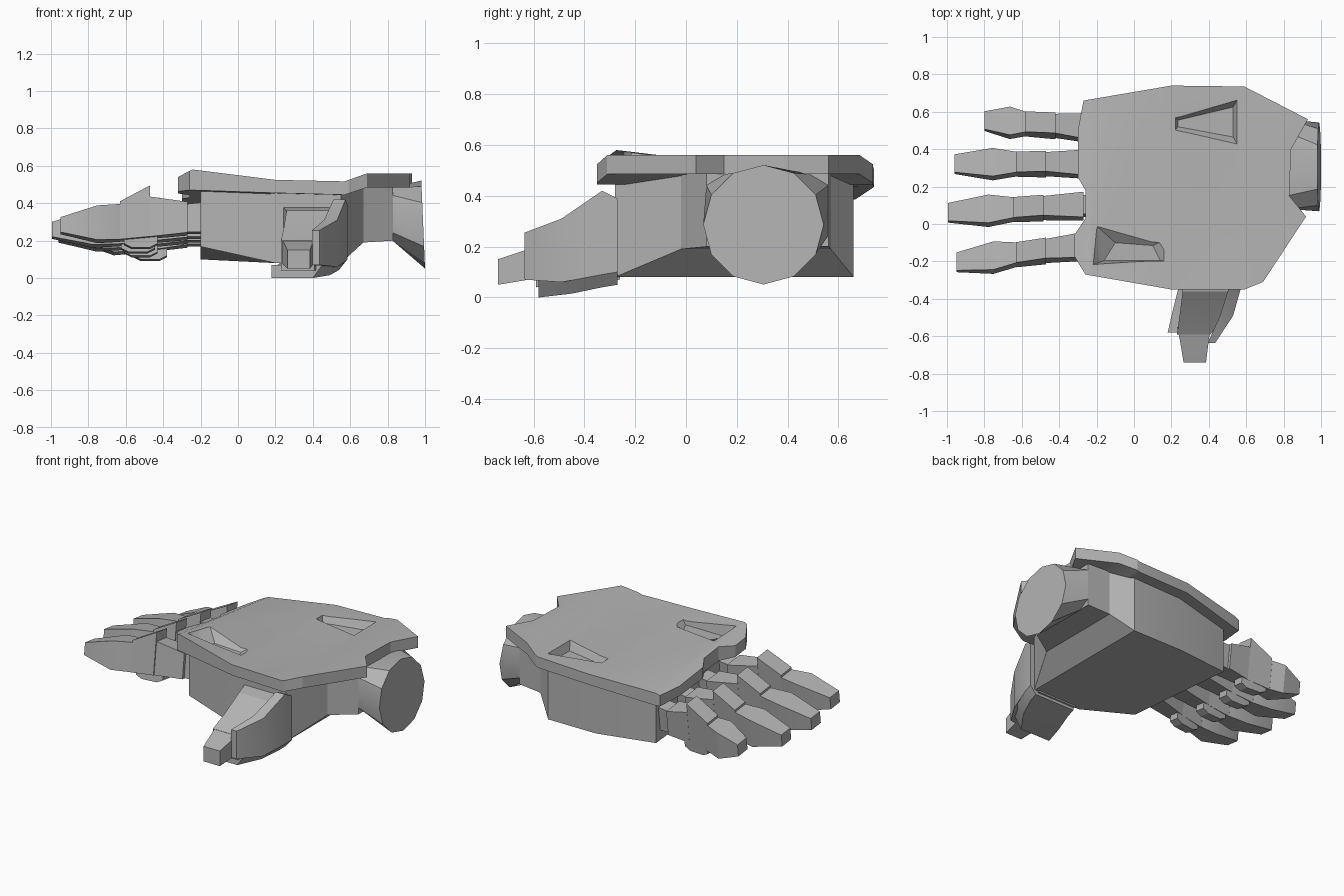
import bpy, bmesh
from math import sin, cos, pi, radians
from mathutils import Vector

cube = bpy.data.objects.get("Cube")
if cube:
    bpy.data.objects.remove(cube, do_unlink=True)

GREY = (0.45, 0.45, 0.45, 1)
ROLL = radians(7)
grey = bpy.data.materials.new("mid grey")
grey.use_nodes = True
grey.diffuse_color = GREY
grey.node_tree.nodes["Principled BSDF"].inputs["Base Color"].default_value = GREY


def finish(name, bm):
    bmesh.ops.recalc_face_normals(bm, faces=bm.faces)
    mesh = bpy.data.meshes.new(name)
    bm.to_mesh(mesh)
    bm.free()
    mesh.materials.append(grey)
    obj = bpy.data.objects.new(name, mesh)
    bpy.context.collection.objects.link(obj)
    return obj


def activate(obj):
    bpy.ops.object.select_all(action='DESELECT')
    obj.select_set(True)
    bpy.context.view_layer.objects.active = obj


def interp(x, table):
    if x <= table[0][0]:
        return table[0][1]
    for (x0, a), (x1, b) in zip(table, table[1:]):
        if x <= x1:
            return a + (b - a) * (x - x0) / (x1 - x0)
    return table[-1][1]


def slab(name, outline, low, high, cuts):
    """Outline in plan, cut across x, between two height functions."""
    bm = bmesh.new()
    bm.faces.new([bm.verts.new((x, y, 0)) for x, y in outline])
    for c in cuts:
        bmesh.ops.bisect_plane(bm, geom=bm.verts[:] + bm.edges[:] + bm.faces[:],
                               dist=0.0005, plane_co=(c, 0, 0), plane_no=(1, 0, 0))
    new = bmesh.ops.extrude_face_region(bm, geom=bm.faces[:])["geom"]
    top = {v for v in new if isinstance(v, bmesh.types.BMVert)}
    for v in bm.verts:
        v.co.z = (high if v in top else low)(v.co.x, v.co.y)
    return finish(name, bm)


def loft(name, rings):
    """Skin through rings of equal point count, with closed ends."""
    bm = bmesh.new()
    rings = [[bm.verts.new(p) for p in ring] for ring in rings]
    for a, b in zip(rings, rings[1:]):
        for i in range(len(a)):
            j = (i + 1) % len(a)
            bm.faces.new((a[i], a[j], b[j], b[i]))
    bm.faces.new(rings[0])
    bm.faces.new(rings[-1])
    return finish(name, bm)


def rect_y(y, x0, x1, z0, z1, tuck=0):
    """Section across y; tuck pulls in the lower wrist-side corner."""
    return [(x0, y, z0), (x1 - tuck, y, z0), (x1, y, z1), (x0, y, z1)]


def rolled_rect(x, y, half, z0, z1):
    """Section across x, rolled like the knuckle line."""
    mid, h = (z0 + z1) / 2, (z1 - z0) / 2
    return [(x, y + a * cos(ROLL) + b * sin(ROLL), mid - a * sin(ROLL) + b * cos(ROLL))
            for a, b in ((-half, -h), (half, -h), (half, h), (-half, h))]


# Back-of-hand plate, drooping toward the little finger at the knuckles
def plate_top(x, y):
    knuckle = interp(y, [(-0.25, 0.58), (0.66, 0.468)])
    middle = interp(y, [(-0.35, 0.525), (0.74, 0.505)])
    return interp(x, [(-0.32, knuckle - 0.03), (-0.24, knuckle), (0.2, middle),
                      (0.57, 0.517), (0.69, 0.56)])


def plate_low(x, y):
    knuckle = interp(y, [(-0.25, 0.47), (0.66, 0.385)])
    middle = interp(y, [(-0.35, 0.455), (0.74, 0.435)])
    return interp(x, [(-0.24, knuckle), (0.2, middle), (0.57, 0.445), (0.69, 0.485)])


plate = slab("back_plate",
             [(-0.27, 0.66), (0.2, 0.74), (0.59, 0.735), (0.93, 0.56), (0.84, 0.4),
              (0.83, 0.15), (0.92, 0.04), (0.69, -0.31), (0.59, -0.35), (0.2, -0.35),
              (-0.26, -0.27), (-0.32, -0.17), (-0.32, -0.06), (-0.26, 0.03),
              (-0.26, 0.18), (-0.3, 0.25), (-0.3, 0.5)],
             plate_low, plate_top, (-0.24, 0.2, 0.57, 0.69))

# Tapered recesses in the plate
recesses = [
    ([(0.22, 0.57), (0.22, 0.5), (0.55, 0.43), (0.55, 0.66)],
     [(0.235, 0.555), (0.235, 0.52), (0.53, 0.465), (0.53, 0.625)], 0.465, 0.513),
    ([(-0.2, -0.01), (-0.2, -0.21), (0.18, -0.2), (0.18, -0.08)],
     [(-0.1, -0.1), (-0.16, -0.195), (0.14, -0.195), (0.1, -0.115)], 0.49, 0.545)]
for rim, floor, z0, z1 in recesses:
    over = [tuple(r + (r - f) * 0.5 for r, f in zip(p, q)) for p, q in zip(rim, floor)]
    cutter = loft("recess_cutter", [[(*p, z0) for p in floor], [(*p, z1) for p in rim],
                                    [(*p, z1 + (z1 - z0) * 0.5) for p in over]])
    cutter.hide_render = True
    mod = plate.modifiers.new("recess", 'BOOLEAN')
    mod.operation = 'DIFFERENCE'
    mod.solver = 'EXACT'
    mod.object = cutter
    activate(plate)
    bpy.ops.object.modifier_apply(modifier=mod.name)
    bpy.data.objects.remove(cutter, do_unlink=True)


# Palm block, its underside rising to the wrist
def palm_low(x, y):
    edge = interp(y, [(-0.25, 0.17), (0.58, 0.1)])
    return interp(x, [(-0.2, edge), (0.2, 0.08), (0.55, 0.08), (0.67, 0.19), (0.83, 0.2)])


slab("palm",
     [(-0.2, -0.23), (0.2, -0.28), (0.55, -0.28), (0.67, -0.02), (0.83, 0.08),
      (0.83, 0.56), (0.67, 0.57), (0.55, 0.66), (0.2, 0.66), (-0.2, 0.6)],
     palm_low, lambda x, y: plate_low(x, y) + 0.005, (0.2, 0.55, 0.67))


# Wrist: boxy neck flaring to a twelve-sided end
def boxy(t):
    return max(-1, min(1, 1.4 * t))


neck, cap = [], []
for i in range(12):
    c, s = cos(i * pi / 6), sin(i * pi / 6)
    neck.append((0.825, 0.32 + 0.24 * boxy(c), 0.343 + 0.142 * boxy(s)))
    cap.append((0.99 - 0.01 * s, 0.305 + 0.237 * c, 0.286 + 0.235 * s))
loft("wrist", [neck, cap])

# Fingers: joint shift in x, tip length, y at base, y at tip, height offset
fingers = {"index": (0, 0.32, -0.12, -0.205, 0),
           "middle": (-0.015, 0.35, 0.095, 0.06, -0.025),
           "ring": (0, 0.33, 0.32, 0.32, -0.045),
           "little": (0.05, 0.22, 0.515, 0.55, -0.065)}
for name, (dx, tip, y_base, y_tip, dz) in fingers.items():
    x1, x2 = dx - 0.63, dx - 0.47
    x0 = x1 - tip

    def section(x, half, z0, z1):
        y = interp(x, [(x0, y_tip), (-0.28, y_base)])
        return rolled_rect(x, y, half, z0 + dz, z1 + dz)

    loft(name + "_fingertip", [section(x0, 0.048, 0.24, 0.32),
                               section(x0 + tip * 0.62, 0.076, 0.195, 0.38),
                               section(x1, 0.055, 0.2, 0.39)])
    loft(name + "_middle_segment", [section(x1, 0.055, 0.2, 0.405),
                                    section(x2, 0.055, 0.215, 0.49)])
    loft(name + "_base_segment", [section(x2, 0.052, 0.215, 0.43),
                                  section(-0.27, 0.068, 0.235, 0.4)])
    loft(name + "_knuckle", [section(-0.28, 0.05, 0.24, 0.39),
                             section(-0.18, 0.05, 0.24, 0.4)])
    loft(name + "_pad", [section(x1 + 0.02, 0.035, 0.18, 0.22),
                         section(x1 + 0.06, 0.035, 0.16, 0.22),
                         section(x2, 0.035, 0.16, 0.22),
                         section(x2 + 0.04, 0.035, 0.18, 0.22)])

# Thumb with an outer guard and a sole
loft("thumb", [rect_y(-0.26, 0.24, 0.53, 0.07, 0.38), rect_y(-0.36, 0.26, 0.52, 0.06, 0.36),
               rect_y(-0.48, 0.245, 0.48, 0.05, 0.27), rect_y(-0.59, 0.23, 0.41, 0.04, 0.2)])
loft("thumb_tip", [rect_y(-0.55, 0.23, 0.41, 0.08, 0.21), rect_y(-0.62, 0.245, 0.4, 0.07, 0.19),
                   rect_y(-0.74, 0.265, 0.385, 0.05, 0.15)])
loft("thumb_guard", [rect_y(-0.27, 0.51, 0.585, 0.1, 0.39), rect_y(-0.33, 0.51, 0.575, 0.09, 0.42),
                     rect_y(-0.49, 0.46, 0.53, 0.06, 0.31), rect_y(-0.635, 0.395, 0.435, 0.07, 0.255)])
loft("thumb_sole", [rect_y(-0.27, 0.25, 0.585, 0.05, 0.1, 0.04),
                    rect_y(-0.33, 0.24, 0.575, 0.04, 0.09, 0.04),
                    rect_y(-0.45, 0.21, 0.54, 0.015, 0.07, 0.05),
                    rect_y(-0.58, 0.18, 0.45, 0, 0.07, 0.05)])

# Soften only the shallow edges
for obj in list(bpy.context.collection.objects):
    if obj.type == 'MESH' and grey.name in obj.data.materials:
        activate(obj)
        bpy.ops.object.shade_smooth_by_angle(angle=radians(20))
